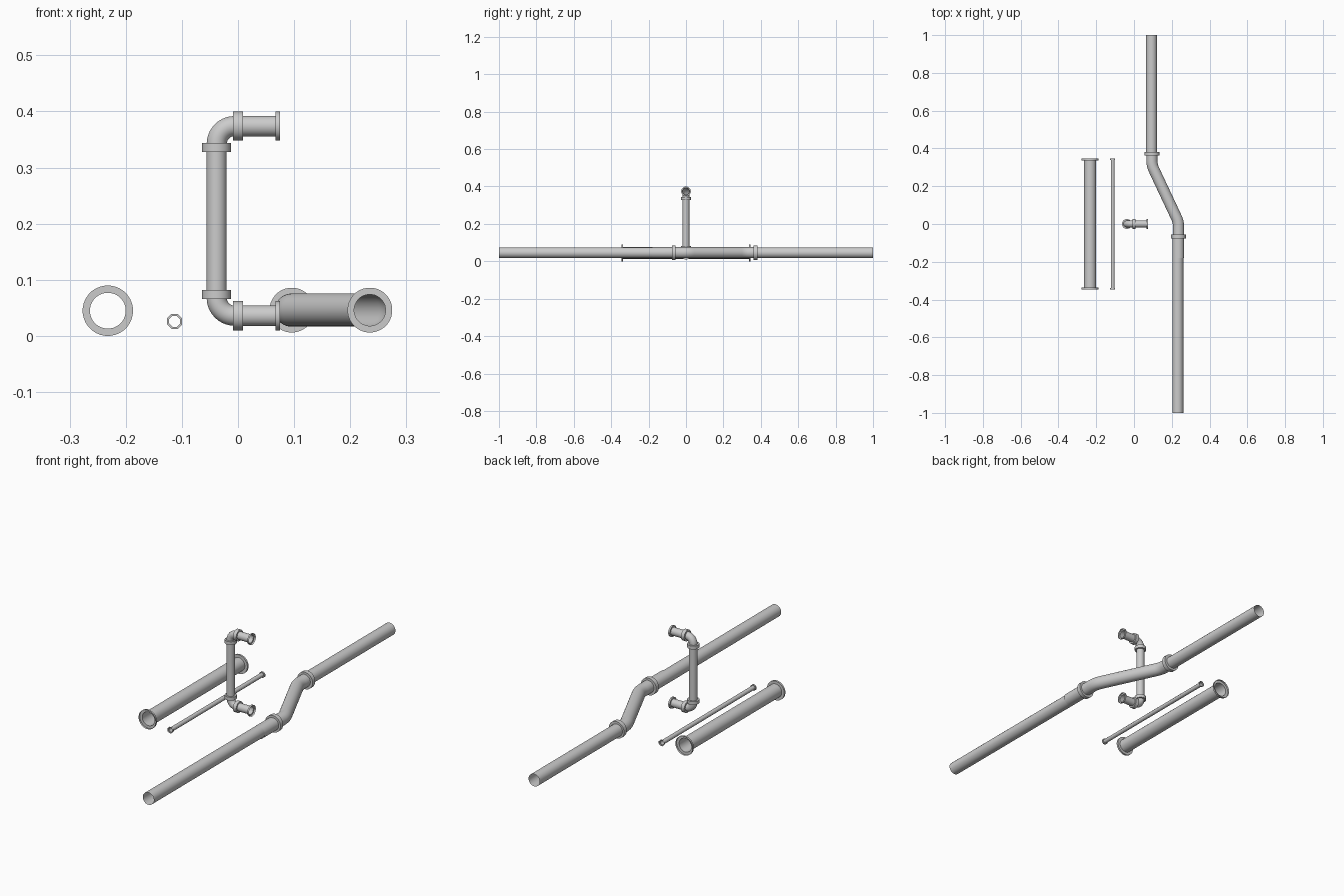
import bpy, bmesh, math
from mathutils import Vector

if "Cube" in bpy.data.objects:
    bpy.data.objects.remove(bpy.data.objects["Cube"])


def sweep(name, rings, sides=32, closed=False):
    """Open tube through rings of (centre, direction, radius)."""
    bm = bmesh.new()
    rows = []
    for c, d, r in rings:
        d = Vector(d).normalized()
        # paths lie in the xy plane or in the xz plane
        n = Vector((0, 1, 0)) if abs(d.y) < 1e-4 else Vector((0, 0, 1))
        s = d.cross(n)
        rows.append([bm.verts.new(Vector(c) + r * (math.cos(a) * s + math.sin(a) * n))
                     for a in (math.tau * (i + 0.5) / sides for i in range(sides))])
    pairs = list(zip(rows, rows[1:])) + ([(rows[-1], rows[0])] if closed else [])
    for a, b in pairs:
        for i in range(sides):
            j = (i + 1) % sides
            bm.faces.new((a[i], a[j], b[j], b[i]))
    bmesh.ops.recalc_face_normals(bm, faces=bm.faces)
    mesh = bpy.data.meshes.new(name)
    bm.to_mesh(mesh)
    bm.free()
    ob = bpy.data.objects.new(name, mesh)
    bpy.context.collection.objects.link(ob)
    bpy.ops.object.select_all(action='DESELECT')
    ob.select_set(True)
    bpy.context.view_layer.objects.active = ob
    bpy.ops.object.shade_smooth_by_angle(angle=math.radians(46))
    return ob


def lathe(name, origin, axis, profile, sides=32, closed=False):
    """Turned part: profile of (distance along axis, radius)."""
    o, a = Vector(origin), Vector(axis)
    return sweep(name, [(o + a * t, a, r) for t, r in profile], sides, closed)


def collar(name, centre, axis, inner, outer, width):
    h = width / 2
    return lathe(name, centre, axis,
                 [(-h, inner), (-h, outer), (h, outer), (h, inner)], closed=True)


def bent(name, pts, radius, fillet, steps=8):
    """Tube along a polyline with rounded corners."""
    pts = [Vector(p) for p in pts]
    d = [(b - a).normalized() for a, b in zip(pts, pts[1:])]
    rings = [(pts[0], d[0], radius)]
    for i in range(1, len(pts) - 1):
        u, v = d[i - 1], d[i]
        turn = u.angle(v)
        bend = fillet / math.tan(turn / 2)
        inward = (v - u * u.dot(v)).normalized()
        start = pts[i] - u * fillet
        for k in range(steps + 1):
            t = turn * k / steps
            p = start + bend * (math.sin(t) * u + (1 - math.cos(t)) * inward)
            rings.append((p, math.cos(t) * u + math.sin(t) * inward, radius))
    rings.append((pts[-1], d[-1], radius))
    return sweep(name, rings)


# loose straight pipes with an open socket at both ends
def socketed(name, x, z, r, socket, depth, sides):
    e = 0.346
    lathe(name, (x, 0, z), (0, 1, 0),
          [(-e, socket), (-e + depth, socket), (-e + depth, r),
           (e - depth, r), (e - depth, socket), (e, socket)], sides)


socketed("large_pipe", -0.232, 0.045, 0.032, 0.045, 0.009, 32)
socketed("small_pipe", -0.113, 0.026, 0.0105, 0.0145, 0.007, 8)

# main run: two straight pipes joined by an offset bend
Z = 0.046
lathe("front_pipe", (0.232, 0, Z), (0, 1, 0), [(-1, 0.029), (-0.06, 0.029)])
lathe("back_pipe", (0.093, 0, Z), (0, 1, 0), [(0.37, 0.029), (1, 0.029)])
bent("offset_bend", [(0.236, -0.18, Z), (0.236, 0.01, Z),
                     (0.095, 0.31, Z), (0.095, 0.38, Z)], 0.0295, 0.025)
collar("front_collar", (0.235, -0.066, Z), (0, 1, 0), 0.028, 0.04, 0.02)
collar("back_collar", (0.096, 0.372, Z), (0, 1, 0), 0.028, 0.04, 0.02)

# upright bracket: riser with matching elbow and stub at both ends
X, LOW, HIGH = -0.038, 0.036, 0.374
lathe("riser", (X, 0, 0), (0, 0, 1), [(LOW + 0.036, 0.018), (HIGH - 0.036, 0.018)])
for tag, z, s in (("lower", LOW, 1), ("upper", HIGH, -1)):
    bent(tag + "_elbow", [(X, 0, z + s * 0.038), (X, 0, z), (0, 0, z)], 0.018, 0.032, 10)
    collar(tag + "_riser_collar", (X, 0, z + s * 0.038), (0, 0, 1), 0.017, 0.026, 0.016)
    collar(tag + "_stub_collar", (0, 0, z), (1, 0, 0), 0.017, 0.026, 0.017)
    lathe(tag + "_stub", (0, 0, z), (1, 0, 0),
          [(0, 0.0185), (0.067, 0.0185), (0.067, 0.026), (0.075, 0.026)])
